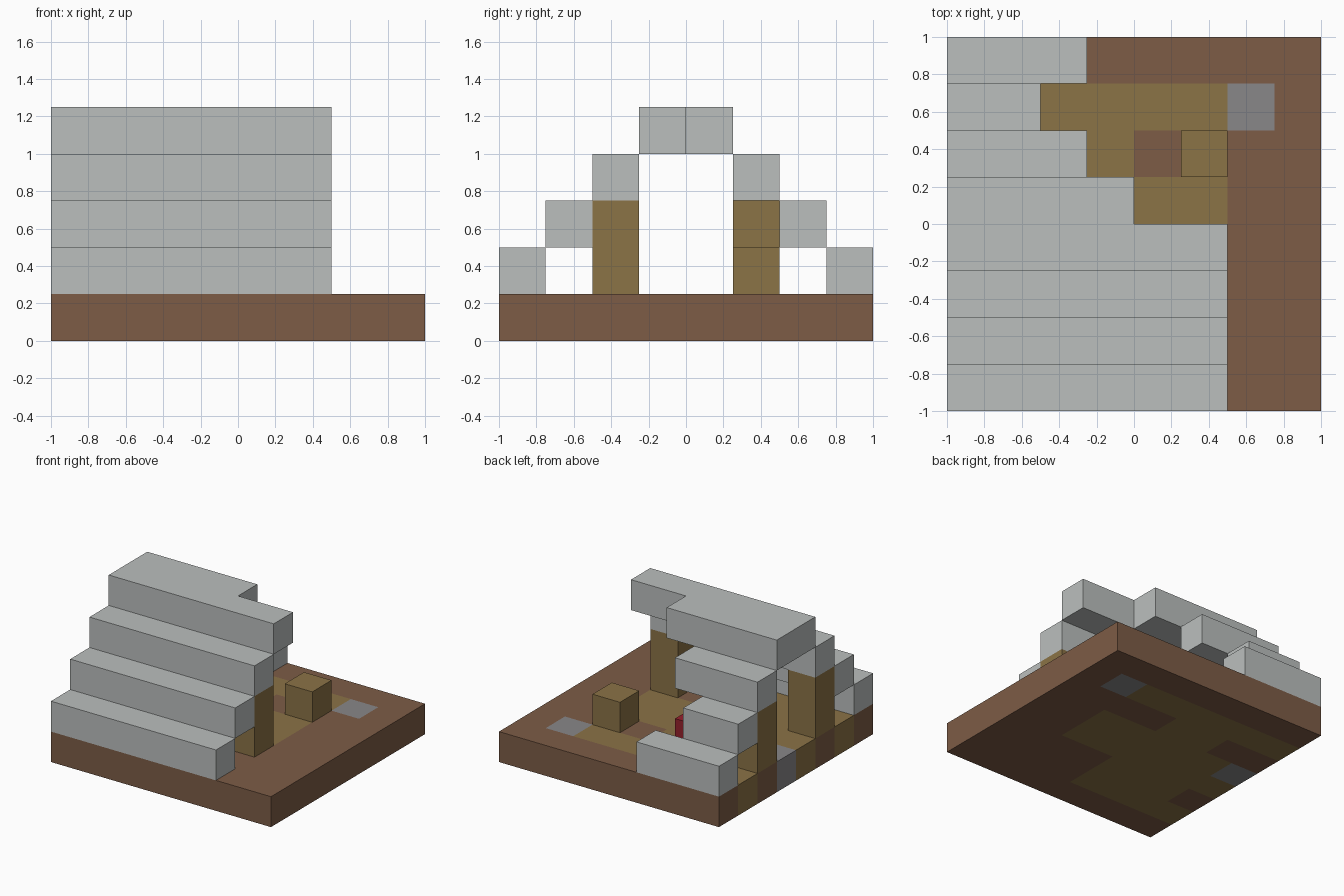
import bpy
import bmesh
from mathutils import Vector

if "Cube" in bpy.data.objects:
    bpy.data.objects.remove(bpy.data.objects["Cube"], do_unlink=True)

CELL = 0.25


def material(name, *srgb):
    linear = [((c / 255 + 0.055) / 1.055) ** 2.4 for c in srgb] + [1]
    mat = bpy.data.materials.new(name)
    mat.use_nodes = True
    mat.diffuse_color = linear
    mat.node_tree.nodes["Principled BSDF"].inputs["Base Color"].default_value = linear
    return mat


soil = material("brown_soil", 125, 92, 70)
timber = material("ochre_wood", 139, 115, 70)
stone = material("grey_stone", 137, 135, 137)
roofing = material("pale_grey_roof", 187, 191, 190)
red = material("red_cloth", 150, 32, 44)


def finish(bm, name, *mats):
    mesh = bpy.data.meshes.new(name)
    bmesh.ops.recalc_face_normals(bm, faces=bm.faces)
    bm.to_mesh(mesh)
    bm.free()
    for mat in mats:
        mesh.materials.append(mat)
    obj = bpy.data.objects.new(name, mesh)
    bpy.context.collection.objects.link(obj)
    return obj


def box(name, low, high, mat):
    """Box between two opposite corners."""
    low, high = Vector(low), Vector(high)
    bm = bmesh.new()
    bmesh.ops.create_cube(bm, size=1)
    bmesh.ops.scale(bm, vec=high - low, verts=bm.verts)
    bmesh.ops.translate(bm, vec=(low + high) / 2, verts=bm.verts)
    return finish(bm, name, mat)


# Ground slab: floor plan from back row to front row (b soil, w wood, s stone)
PLAN = ["bbbbbbbb",
        "wwwwwwsb",
        "bbwwbbbb",
        "swwwwwbb",
        "wwwwwwbb",
        "bwwwbbbb",
        "wwwwbbbb",
        "bbbbbbbb"]
bm = bmesh.new()
bmesh.ops.create_grid(bm, x_segments=8, y_segments=8, size=1)
top = bmesh.ops.extrude_face_region(bm, geom=bm.faces[:], use_keep_orig=True)["geom"]
bmesh.ops.translate(bm, vec=(0, 0, CELL),
                    verts=[v for v in top if isinstance(v, bmesh.types.BMVert)])
for face in bm.faces:
    centre = face.calc_center_median() * 0.99
    column = int((centre.x + 1) / CELL)
    row = int((1 - centre.y) / CELL)
    face.material_index = "bws".index(PLAN[row][column])
finish(bm, "ground", soil, timber, stone)

# Stepped roof: full front slope, broken back slope
back_ends = [-0.25, -0.5, -0.25, 0]
for step, back_end in enumerate(back_ends):
    y = 1 - step * CELL
    z = (step + 1) * CELL
    box(f"roof_front_{step + 1}", (-1, -y, z), (0.5, CELL - y, z + CELL), roofing)
    box(f"roof_back_{step + 1}", (-1, y - CELL, z), (back_end, y, z + CELL), roofing)

# Corner posts, one of them broken down to a stump
for name, x, y, height in [("front_right_post", -1, -0.5, 0.5),
                           ("front_left_post", 0.25, -0.5, 0.5),
                           ("back_right_post", -1, 0.25, 0.5),
                           ("broken_post", 0.25, 0.25, CELL)]:
    box(name, (x, y, CELL), (x + CELL, y + CELL, CELL + height), timber)

# Red block inside the shelter
box("red_block", (-0.5, 0.25, CELL), (-0.25, 0.5, 0.5), red)
